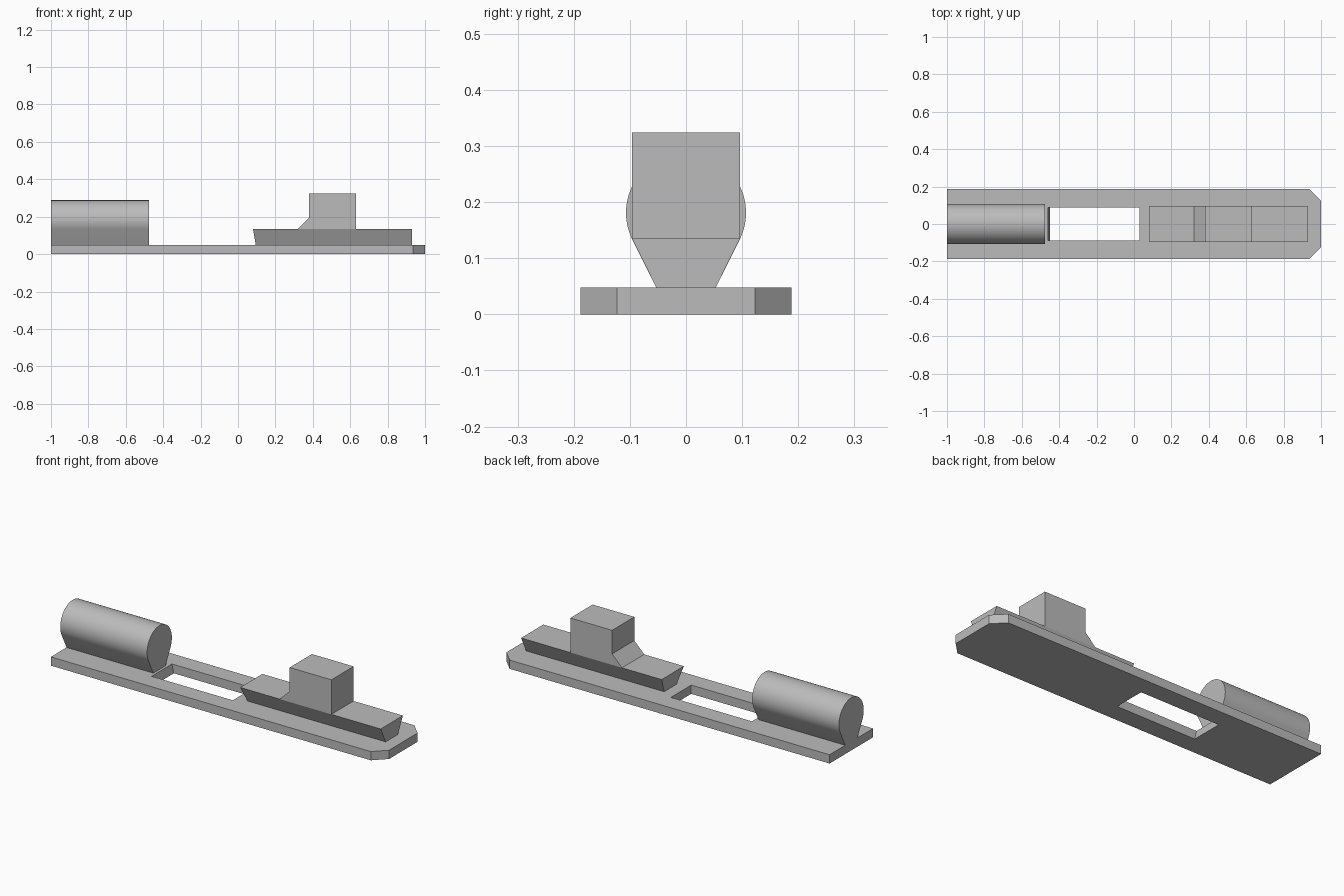
import bpy, bmesh, math
from mathutils import Vector

cube = bpy.data.objects.get("Cube")
if cube:
    bpy.data.objects.remove(cube, do_unlink=True)

GREY = (0.5, 0.5, 0.5, 1)
grey = bpy.data.materials.new("plain grey")
grey.use_nodes = True
grey.diffuse_color = GREY
grey.node_tree.nodes["Principled BSDF"].inputs["Base Color"].default_value = GREY


def extrude(name, outline, axis, start, end):
    """Extrude a closed 2D outline along an axis between two positions."""
    def place(a, b, t):
        return {"x": (t, a, b), "y": (a, t, b), "z": (a, b, t)}[axis]

    bm = bmesh.new()
    face = bm.faces.new([bm.verts.new(place(a, b, start)) for a, b in outline])
    moved = bmesh.ops.extrude_face_region(bm, geom=[face])["geom"]
    shift = Vector(place(0, 0, end - start))
    bmesh.ops.translate(bm, vec=shift, verts=[v for v in moved if isinstance(v, bmesh.types.BMVert)])
    if not any(f.normal.dot(shift) < 0 and f is face for f in bm.faces) and not face.is_valid:
        pass
    # Close the starting end if the extrusion removed it
    edges = [e for e in bm.edges if e.is_boundary]
    if edges:
        bmesh.ops.holes_fill(bm, edges=edges)
    bmesh.ops.recalc_face_normals(bm, faces=bm.faces)
    mesh = bpy.data.meshes.new(name)
    bm.to_mesh(mesh)
    bm.free()
    obj = bpy.data.objects.new(name, mesh)
    bpy.context.collection.objects.link(obj)
    mesh.materials.append(grey)
    return obj


def activate(obj):
    bpy.ops.object.select_all(action="DESELECT")
    obj.select_set(True)
    bpy.context.view_layer.objects.active = obj


BASE_TOP = 0.048
FOOT = 0.053       # half width where the upper parts meet the plate
SHOULDER = 0.135   # height where the flared sides end
HALF = 0.096       # half width of the slider

# Base plate with chamfered nose corners
plate = extrude("base_plate", [(-1, -0.188), (0.935, -0.188), (1, -0.123),
                               (1, 0.123), (0.935, 0.188), (-1, 0.188)], "z", 0, BASE_TOP)

# Window through the plate, with a slightly sloped rear wall
cutter = extrude("window_cutter", [(-0.445, -0.02), (0.03, -0.02), (0.03, 0.07), (-0.466, 0.07)],
                 "y", -0.088, 0.088)
cutter.hide_render = True
activate(plate)
cut = plate.modifiers.new("window", "BOOLEAN")
cut.operation = "DIFFERENCE"
cut.object = cutter
cut.solver = "EXACT"
bpy.ops.object.modifier_apply(modifier=cut.name)
bpy.data.objects.remove(cutter, do_unlink=True)

# Rear barrel: round top with tangent sides narrowing to the foot
RADIUS, CENTRE, STEPS = 0.107, 0.181, 48
low = math.radians(-26)
profile = [(-FOOT, BASE_TOP), (FOOT, BASE_TOP)]
for i in range(STEPS + 1):
    a = low + (math.pi - 2 * low) * i / STEPS
    profile.append((RADIUS * math.cos(a), CENTRE + RADIUS * math.sin(a)))
barrel = extrude("rear_barrel", profile, "x", -1, -0.475)
activate(barrel)
bpy.ops.object.shade_smooth_by_angle(angle=math.radians(20))

# Slider rail: flared sides and an undercut rear end
rail = extrude("slider_rail", [(-FOOT, BASE_TOP), (FOOT, BASE_TOP),
                               (HALF, SHOULDER), (-HALF, SHOULDER)], "x", 0.08, 0.93)
for v in rail.data.vertices:
    if v.co.x < 0.5 and v.co.z < 0.1:
        v.co.x += 0.015

# Raised block with a sloped rear fillet
extrude("slider_block", [(0.32, SHOULDER), (0.632, SHOULDER), (0.632, 0.324),
                         (0.38, 0.324), (0.38, 0.195)], "y", -HALF, HALF)
